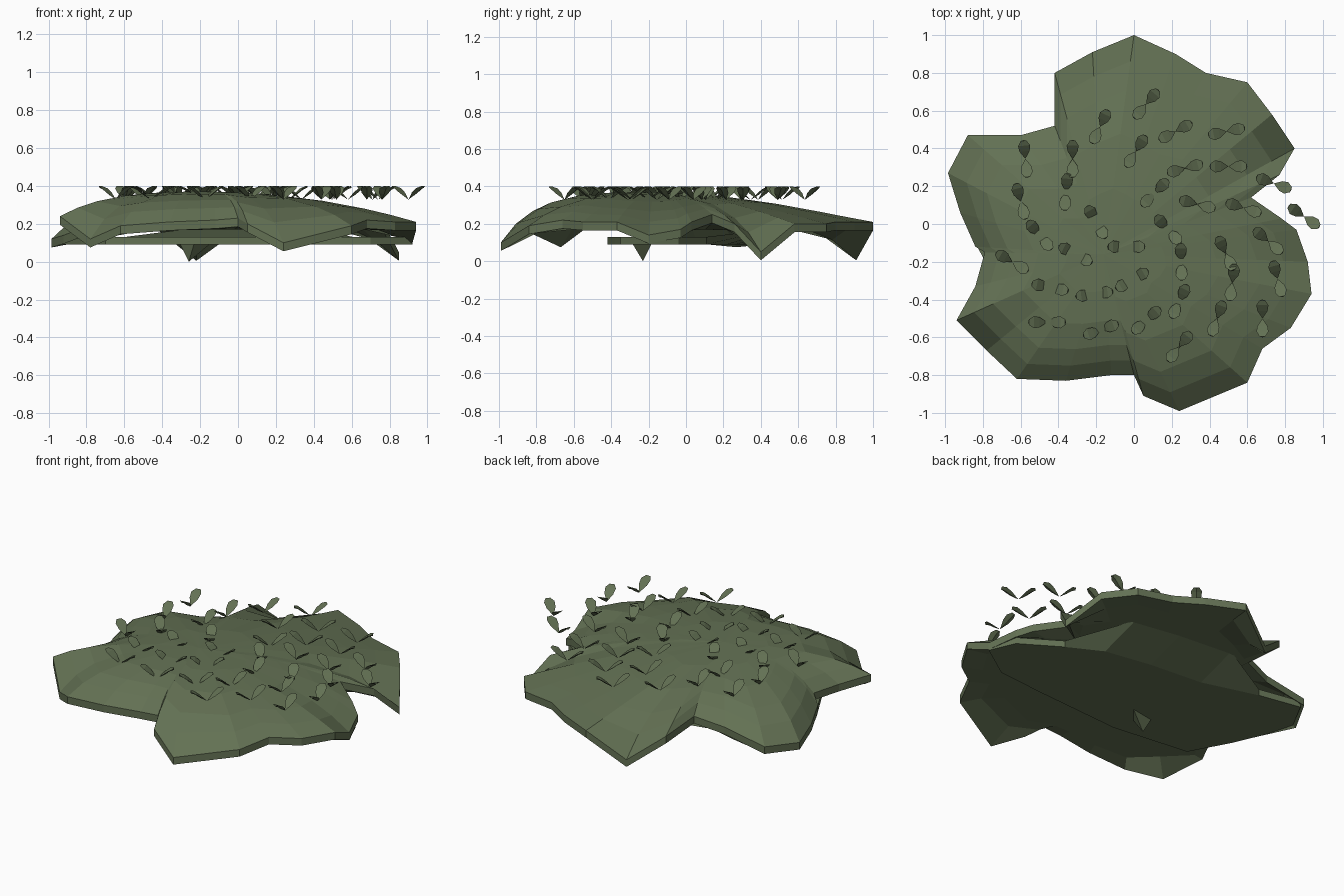
import bpy, bmesh, math
from mathutils import Vector

if "Cube" in bpy.data.objects:
    bpy.data.objects.remove(bpy.data.objects["Cube"])

moss = bpy.data.materials.new("moss_green")
moss.diffuse_color = (0.125, 0.165, 0.088, 1)
moss.use_nodes = True
moss.node_tree.nodes["Principled BSDF"].inputs["Base Color"].default_value = moss.diffuse_color


def finish(bm, name):
    bmesh.ops.recalc_face_normals(bm, faces=bm.faces)
    me = bpy.data.meshes.new(name)
    bm.to_mesh(me)
    bm.free()
    me.materials.append(moss)
    ob = bpy.data.objects.new(name, me)
    bpy.context.collection.objects.link(ob)
    return ob


# Lobed outline of the ground patch: x, y, height of the rim's upper edge
RIM = [
    (0, 1.0, .21), (.22, .90, .21), (.38, .80, .21), (.60, .75, .20),
    (.73, .58, .20), (.85, .40, .05), (.77, .26, .20), (.62, .14, .25),
    (.78, .03, .21), (.86, -.03, .17), (.92, -.20, .14), (.94, -.37, .21),
    (.83, -.55, .21), (.68, -.66, .22), (.60, -.84, .19), (.24, -.99, .10),
    (.05, -.91, .20), (0, -.80, .23), (-.12, -.80, .22), (-.36, -.83, .21),
    (-.62, -.82, .19), (-.78, -.67, .12), (-.94, -.51, .24), (-.84, -.33, .22),
    (-.79, -.15, .22), (-.84, -.12, .17), (-.92, .06, .14), (-.985, .27, .12),
    (-.88, .47, .14), (-.60, .47, .19), (-.42, .52, .23), (-.42, .80, .21),
    (-.22, .91, .05)]
CX, CY, THICK, FLAT = -.16, -.16, .045, .17


def dome(x, y):
    return .372 - .12 * ((x + .2) ** 2 + (y + .25) ** 2)


# Domed pad with drooping lobe tips and a flat underside
bm = bmesh.new()


def layer(under):
    def place(x, y, z, inner):
        if under:
            z -= THICK
            if inner:
                z = min(z, FLAT)
                z = max(z, FLAT - .06)
        return bm.verts.new((x, y, z))

    rings = []
    for t in (.3, .55, .75, .88, 1):
        ring = []
        for x, y, z in RIM:
            px, py = CX + (x - CX) * t, CY + (y - CY) * t
            h = dome(px, py) + (z - dome(x, y)) * t ** 5
            ring.append(place(px, py, h, t < 1))
        rings.append(ring)
    mid = place(CX, CY, dome(CX, CY), True)
    n = len(RIM)
    for i in range(n):
        j = (i + 1) % n
        bm.faces.new((mid, rings[0][i], rings[0][j]))
        for a, b in zip(rings, rings[1:]):
            bm.faces.new((a[i], b[i], b[j], a[j]))
    return rings[-1]


top, low = layer(False), layer(True)
for i in range(len(RIM)):
    j = (i + 1) % len(RIM)
    bm.faces.new((top[i], low[i], low[j], top[j]))
finish(bm, "moss_patch")

# Lower pad that shows as a flat band under the middle
LOWER = [(-.97, .26), (-.91, .06), (-.83, -.12), (-.70, -.36), (-.20, -.42),
         (.38, -.38), (.70, -.35), (.92, -.20), (.85, -.04), (.61, .11),
         (.40, .22), (.10, .27), (-.25, .30), (-.60, .40), (-.87, .45)]
bm = bmesh.new()
bottom = [bm.verts.new((x, y, .09)) for x, y in LOWER]
upper = []
for x, y in LOWER:
    back = y > .2 and -.5 < x < .5      # the back edge slopes up into the patch
    upper.append(bm.verts.new((x, y + .27, .175) if back else (x, y, .13)))
bm.faces.new(bottom)
for i in range(len(LOWER)):
    j = (i + 1) % len(LOWER)
    bm.faces.new((bottom[i], bottom[j], upper[j], upper[i]))
bm.faces.new(upper)
# small root point under the centre
tip = bm.verts.new((-.26, -.23, .0))
base = [bm.verts.new(p) for p in ((-.31, -.21, .1), (-.23, -.29, .1), (-.14, -.18, .1))]
bm.faces.new(base)
for k in range(3):
    bm.faces.new((tip, base[k], base[(k + 1) % 3]))
finish(bm, "lower_pad")

# Two-leaf sprouts: x, y, heading in degrees
SPROUTS = [
    (-.575, .345, -84), (-.325, .345, 90), (-.18, .515, 65), (.065, .635, 50),
    (.01, .385, 58), (.22, .49, 28), (.49, .49, 12), (.27, .295, 15),
    (.50, .305, 0), (.11, .165, 45), (-.60, .12, -75), (-.36, .17, 85),
    (-.20, .01, -60), (.335, .105, -15), (.58, .085, -18), (.74, .215, -20),
    (.90, .04, -35), (-.50, -.06, -50), (.18, -.03, -48), (.71, -.09, -40),
    (.25, -.20, -88), (.485, -.155, -65), (-.645, -.20, -30), (.24, -.41, 65),
    (.52, -.31, 82), (.76, -.29, -75), (.44, -.50, 70), (.68, -.50, 90),
    (.24, -.65, 52), (-.31, -.16, -28), (-.04, -.12, 0), (-.445, -.335, -12),
    (-.21, -.37, 8), (-.01, -.295, 30), (-.46, -.52, 0), (-.175, -.56, 20),
    (.065, -.51, 42)]

# Leaf rows: distance out, height, half width; each leaf has a shallow keel
ROWS = [(.040, .364, .027), (.070, .388, .032), (.096, .400, .015)]
bm = bmesh.new()
for x, y, deg in SPROUTS:
    for turn in (0, 180):
        a = math.radians(deg + turn)
        d, s = Vector((math.cos(a), math.sin(a), 0)), Vector((-math.sin(a), math.cos(a), 0))
        o, up = Vector((x, y, 0)), Vector((0, 0, 1))
        root = bm.verts.new(o + up * .328)
        tri = [[bm.verts.new(o + d * r + up * h - s * w),
                bm.verts.new(o + d * (r + .004) + up * (h - .009)),
                bm.verts.new(o + d * r + up * h + s * w)] for r, h, w in ROWS]
        for k in range(3):
            m = (k + 1) % 3
            bm.faces.new((root, tri[0][k], tri[0][m]))
            for p, q in zip(tri, tri[1:]):
                bm.faces.new((p[k], q[k], q[m], p[m]))
        bm.faces.new(tri[-1])
finish(bm, "sprout_leaves")
